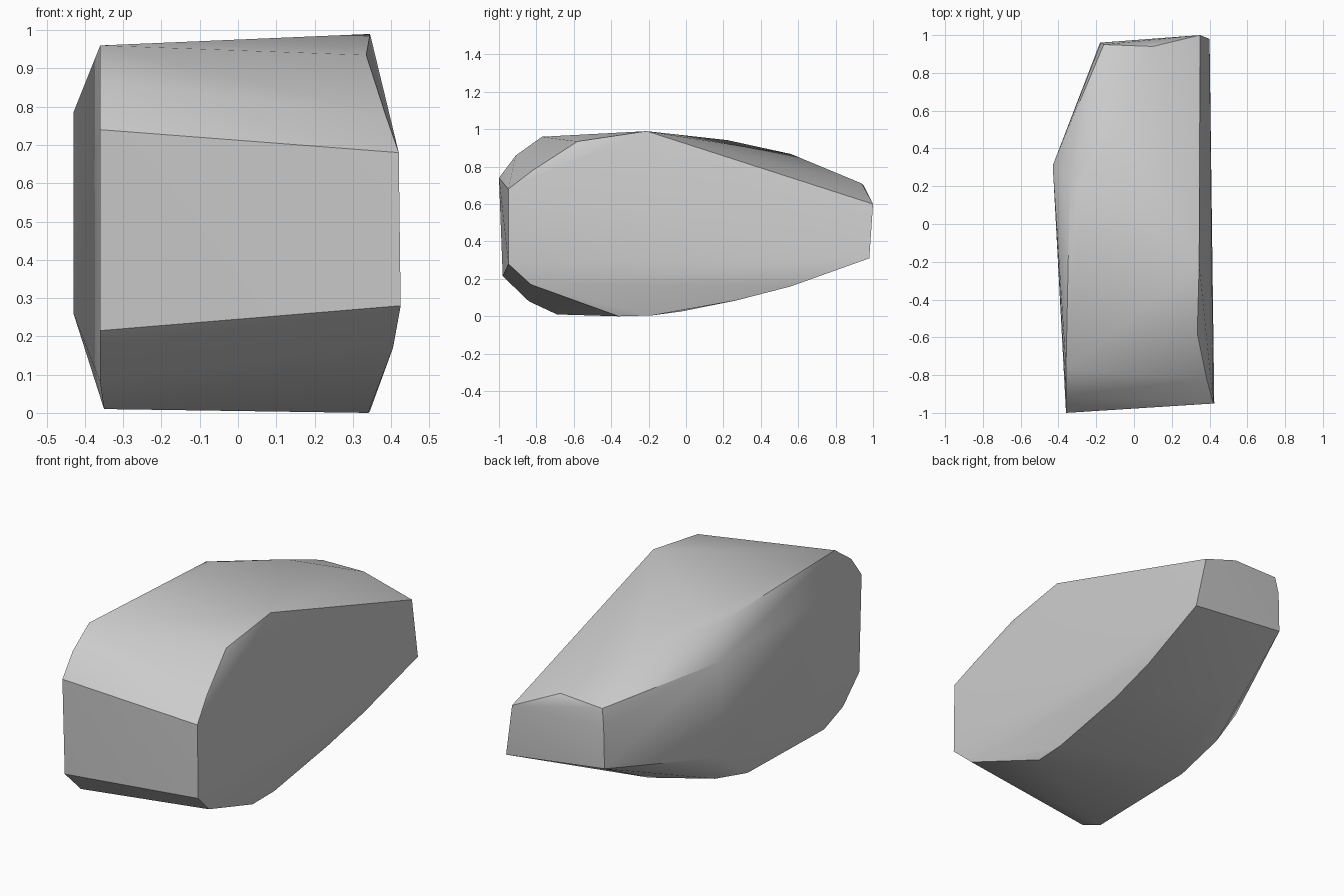
import bpy
import bmesh
import math

cube = bpy.data.objects.get("Cube")
if cube:
    bpy.data.objects.remove(cube, do_unlink=True)

# Corner loop of the broad flat side, clockwise from the front top
flat_side = [
    (.42, -.95, .68), (.385, -.82, .78), (.335, -.58, .935), (.345, -.21, .99),
    (.35, 1, .6), (.40, .98, .31), (.37, .56, .16), (.355, .27, .085),
    (.345, -.18, .005), (.34, -.36, 0), (.405, -.83, .17), (.425, -.95, .28),
]

# Corners of the opposite, more rounded side
round_side = [
    (-.36, -1, .74), (-.36, -.91, .86), (-.36, -.77, .96),
    (-.34, .21, .925), (-.26, .22, .942), (-.43, .31, .785),
    (-.43, .31, .26), (-.35, .25, .10), (-.35, -.03, .025),
    (-.35, -.69, .01), (-.36, -.84, .08), (-.36, -.98, .215),
]

# Tapered back end
back_end = [
    (-.10, .56, .868), (.10, .94, .71), (-.16, .95, .70),
    (-.175, .96, .605), (-.18, .96, .38), (-.16, .55, .17),
]

# Stone body: the convex skin around all corners
bm = bmesh.new()
for corner in flat_side + round_side + back_end:
    bm.verts.new(corner)
hull = bmesh.ops.convex_hull(bm, input=bm.verts)
loose = [v for v in bm.verts if not v.link_faces]
bmesh.ops.delete(bm, geom=loose, context='VERTS')
bmesh.ops.recalc_face_normals(bm, faces=bm.faces)

mesh = bpy.data.meshes.new("stone_body")
bm.to_mesh(mesh)
bm.free()
stone = bpy.data.objects.new("stone_body", mesh)
bpy.context.collection.objects.link(stone)

# Plain grey stone
grey = bpy.data.materials.new("stone_grey")
grey.use_nodes = True
color = (.6, .6, .6, 1)
grey.diffuse_color = color
grey.node_tree.nodes["Principled BSDF"].inputs["Base Color"].default_value = color
mesh.materials.append(grey)

# Soft facets with crisp main edges
bpy.ops.object.select_all(action='DESELECT')
stone.select_set(True)
bpy.context.view_layer.objects.active = stone
bpy.ops.object.shade_smooth_by_angle(angle=math.radians(32))
